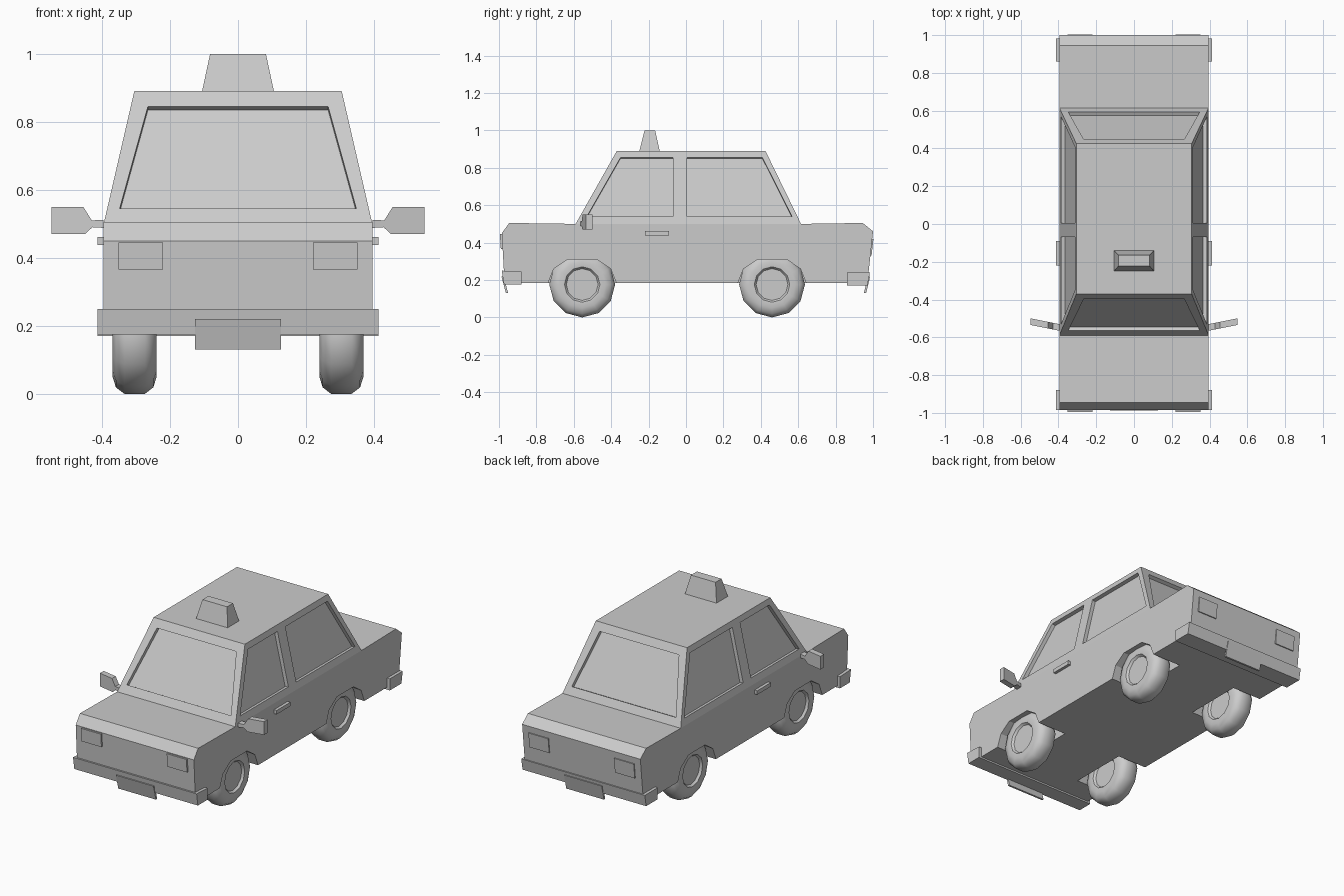
import bpy, bmesh, math
from mathutils import Vector

if "Cube" in bpy.data.objects:
    bpy.data.objects.remove(bpy.data.objects["Cube"])


def finish(name, bm, smooth=None):
    bmesh.ops.recalc_face_normals(bm, faces=bm.faces)
    me = bpy.data.meshes.new(name)
    bm.to_mesh(me)
    bm.free()
    ob = bpy.data.objects.new(name, me)
    bpy.context.collection.objects.link(ob)
    if smooth:
        activate(ob)
        bpy.ops.object.shade_smooth_by_angle(angle=math.radians(smooth))
    return ob


def activate(ob):
    bpy.ops.object.select_all(action='DESELECT')
    ob.select_set(True)
    bpy.context.view_layer.objects.active = ob


def loft(name, a, b):
    """Closed solid between two matching loops."""
    bm = bmesh.new()
    va, vb = [bm.verts.new(p) for p in a], [bm.verts.new(p) for p in b]
    n = len(a)
    bm.faces.new(va)
    bm.faces.new(vb)
    for i in range(n):
        j = (i + 1) % n
        bm.faces.new((va[i], va[j], vb[j], vb[i]))
    return finish(name, bm)


def side_prism(name, yz, x0, x1):
    return loft(name, [(x0, y, z) for y, z in yz], [(x1, y, z) for y, z in yz])


def rect(x, y0, y1, z):
    return [(-x, y0, z), (x, y0, z), (x, y1, z), (-x, y1, z)]


def cut(ob, cutter):
    m = ob.modifiers.new("cut", 'BOOLEAN')
    m.operation, m.solver, m.object = 'DIFFERENCE', 'EXACT', cutter
    activate(ob)
    bpy.ops.object.modifier_apply(modifier=m.name)
    bpy.data.objects.remove(cutter)


# Lower body with wheel arches
body = side_prism("body", [(-.97, .185), (-.985, .45), (-.945, .505), (-.59, .50), (.615, .50),
                           (.945, .505), (1.0, .46), (.97, .185)], -.395, .395)
arch = [(-.19, .10), (-.182, .185), (-.152, .26), (-.078, .31), (.078, .31),
        (.152, .26), (.182, .185), (.19, .10)]
AXLES = (("front", -.555), ("rear", .46))
for _, yc in AXLES:
    for s in (-1, 1):
        cut(body, side_prism("arch_cutter", [(y + yc, z) for y, z in arch], s * .2, s * .5))

# Cabin with recessed windows
cabin = loft("cabin", rect(.395, -.59, .615, .50), rect(.305, -.37, .425, .89))


def cut_window(pts, depth=.022):
    p = [Vector(v) for v in pts]
    n = (p[1] - p[0]).cross(p[2] - p[0]).normalized() * depth
    cut(cabin, loft("window_cutter", [v + n for v in p], [v - n for v in p]))


def side_x(z):
    return .395 - (z - .5) * .09 / .39


for base, slope in ((-.59, .22 / .39), (.615, -.19 / .39)):
    lo, hi = base + .045 * slope, base + .345 * slope
    cut_window([(-.348, lo, .545), (.348, lo, .545), (.265, hi, .845), (-.265, hi, .845)])
for s in (-1, 1):
    for yz in ([(-.53, .54), (-.07, .54), (-.07, .855), (-.35, .855)],
               [(.005, .54), (.567, .54), (.408, .855), (.005, .855)]):
        cut_window([(s * side_x(z), y, z) for y, z in yz])

# Roof sign
loft("roof_sign", rect(.106, -.25, -.14, .888), rect(.082, -.222, -.165, 1.0))

# Bumpers and number plates
side_prism("front_bumper", [(-.973, .175), (-.985, .25), (-.88, .245), (-.88, .175)], -.413, .413)
side_prism("rear_bumper", [(.97, .17), (.983, .24), (.86, .24), (.86, .17)], -.413, .413)
side_prism("front_plate", [(-.963, .13), (-.987, .22), (-.975, .22), (-.951, .13)], -.126, .126)
side_prism("rear_plate", [(.963, .13), (.985, .22), (.973, .22), (.951, .13)], -.126, .126)

# Lamps, door handles, mirrors and wheels on both sides
head = [(.395, .488), (.428, .49), (.45, .47), (.548, .47), (.548, .55), (.455, .55),
        (.43, .51), (.395, .512)]
tyre = [(-.05, 0), (-.05, .085), (-.063, .095), (-.065, .125), (-.055, .157), (-.03, .176),
        (.03, .176), (.055, .157), (.065, .125), (.063, .095), (.05, .085), (.05, 0)]


def wheel(name, x, y, z, sides=12):
    bm = bmesh.new()
    vs = [bm.verts.new((x + dx, y, z - r)) for dx, r in tyre]
    es = [bm.edges.new(e) for e in zip(vs, vs[1:])]
    bmesh.ops.spin(bm, geom=vs + es, cent=(x, y, z), axis=(1, 0, 0),
                   angle=math.tau, steps=sides)
    bmesh.ops.remove_doubles(bm, verts=bm.verts, dist=1e-4)
    return finish(name, bm, 45)


for s, side in ((-1, "left"), (1, "right")):
    side_prism(side + "_headlight", [(-.97, .365), (-.99, .365), (-.995, .445), (-.97, .445)],
               s * .22, s * .352)
    side_prism(side + "_taillight", [(.96, .33), (.992, .33), (1.002, .42), (.96, .42)],
               s * .22, s * .352)
    side_prism(side + "_door_handle", [(-.22, .438), (-.09, .438), (-.09, .462), (-.22, .462)],
               s * .39, s * .413)
    loft(side + "_mirror", [(s * x, -.565 + .2 * (x - .395), z) for x, z in head],
         [(s * x, -.53 + .2 * (x - .395), z) for x, z in head])
    for end, yc in AXLES:
        wheel(f"{end}_{side}_wheel", s * .304, yc, .176)
